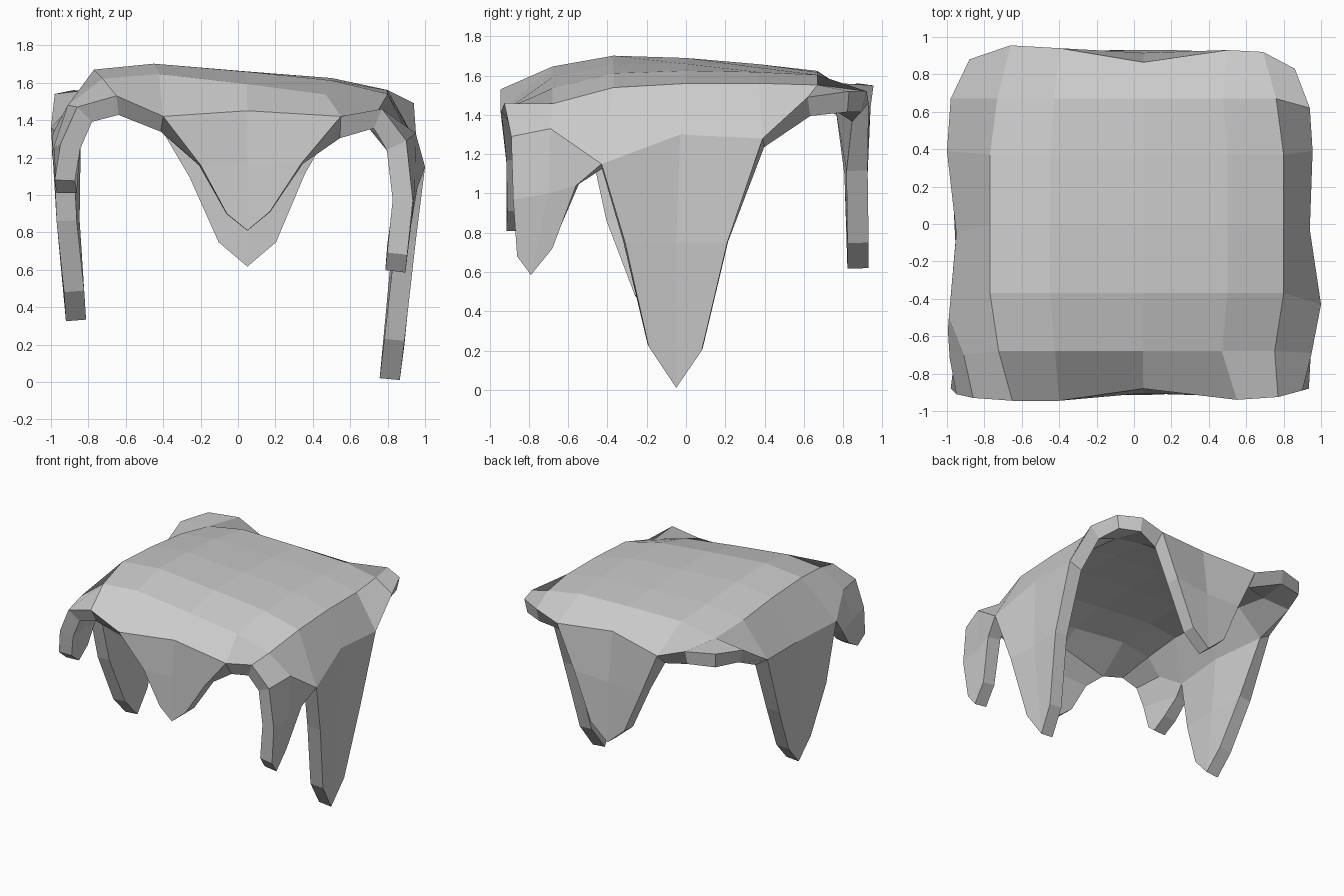
import bpy, bmesh

bm = bmesh.new()

# Gently domed top: 5 x 5 grid, height = column height + row drop
col_x = [-0.77, -0.45, 0.05, 0.5, 0.8]
col_z = [1.65, 1.69, 1.66, 1.625, 1.56]
row_y = [-0.68, -0.37, 0.0, 0.37, 0.67]
row_dz = [-0.065, 0.0, 0.0, -0.02, -0.045]
row_squeeze = [0.94, 1.0, 1.0, 1.0, 0.95]
top = [[bm.verts.new((x * s, y, z + dz + 0.07 * x * y)) for x, z in zip(col_x, col_z)]
       for y, dz, s in zip(row_y, row_dz, row_squeeze)]


def verts(points):
    return [bm.verts.new(p) for p in points]


def bridge(a, b):
    for i in range(len(a) - 1):
        bm.faces.new((a[i], a[i + 1], b[i + 1], b[i]))


for lower, upper in zip(top, top[1:]):
    bridge(lower, upper)

# Drooping border: one ring of points around the top
front = verts([(-0.65, -0.945, 1.53), (-0.4, -0.945, 1.42), (0.05, -0.88, 1.45),
               (0.55, -0.94, 1.42), (0.77, -0.925, 1.46)])
right = verts([(0.95, -0.69, 1.33), (1.0, -0.43, 1.15), (0.94, -0.03, 1.3),
               (0.955, 0.39, 1.28), (0.94, 0.62, 1.49)])
back = verts([(-0.66, 0.955, 1.55), (-0.4, 0.94, 1.44), (0.05, 0.865, 1.49),
              (0.5, 0.93, 1.46), (0.69, 0.92, 1.52)])
left = verts([(-0.91, -0.7, 1.48), (-0.99, -0.5, 1.33), (-0.95, -0.05, 1.32),
              (-1.0, 0.39, 1.36), (-0.98, 0.67, 1.54)])
fl, fr, br, bl = verts([(-0.86, -0.93, 1.47), (0.9, -0.89, 1.29),
                        (0.86, 0.83, 1.52), (-0.88, 0.88, 1.56)])
bridge(front, top[0])
bridge(top[4], back)
bridge([r[4] for r in top], right)
bridge(left, [r[0] for r in top])
for quad in ((fl, front[0], top[0][0], left[0]), (front[4], fr, right[0], top[0][4]),
             (top[4][4], right[4], br, back[4]), (left[4], top[4][0], back[0], bl)):
    bm.faces.new(quad)


# Hanging pointed flaps: two further rows of three points each
def flap(edge, row1, row2):
    a, b = verts(row1), verts(row2)
    bridge(edge, a)
    bridge(a, b)


flap(front[1:4],
     [(-0.2, -0.915, 1.16), (0.05, -0.905, 1.16), (0.34, -0.915, 1.17)],
     [(-0.06, -0.91, 0.9), (0.05, -0.915, 0.81), (0.17, -0.91, 0.91)])
flap(back[1:4],
     [(-0.25, 0.925, 1.1), (0.05, 0.915, 1.1), (0.35, 0.925, 1.12)],
     [(-0.1, 0.93, 0.75), (0.05, 0.93, 0.62), (0.2, 0.93, 0.75)])
flap(right[1:4],
     [(0.95, -0.31, 0.75), (0.935, -0.05, 0.75), (0.945, 0.21, 0.75)],
     [(0.89, -0.19, 0.22), (0.865, -0.05, 0.01), (0.89, 0.08, 0.2)])
flap(left[1:4],
     [(-0.97, -0.4, 0.86), (-0.955, -0.1, 0.86), (-0.97, 0.2, 0.86)],
     [(-0.93, -0.26, 0.48), (-0.92, -0.12, 0.325), (-0.93, 0.02, 0.48)])
flap([fr, right[0], right[1]],
     [(0.935, -0.88, 0.97), (0.945, -0.7, 1.0), (0.96, -0.56, 1.04)],
     [(0.905, -0.86, 0.68), (0.895, -0.79, 0.585), (0.905, -0.68, 0.72)])
flap([fl, left[0], left[1]],
     [(-0.95, -0.91, 1.27), (-0.985, -0.72, 1.26), (-0.995, -0.57, 1.22)],
     [(-0.98, -0.88, 1.08), (-0.97, -0.8, 1.01), (-0.975, -0.68, 1.08)])

bmesh.ops.recalc_face_normals(bm, faces=bm.faces)
bm.normal_update()
if top[2][2].normal.z < 0:
    bmesh.ops.reverse_faces(bm, faces=bm.faces)

mesh = bpy.data.meshes.new("draped_cover")
bm.to_mesh(mesh)
bm.free()
cover = bpy.data.objects.new("draped_cover", mesh)
bpy.context.collection.objects.link(cover)

# Sheet thickness, grown inward
solid = cover.modifiers.new("thickness", 'SOLIDIFY')
solid.thickness = 0.108
solid.offset = -1
solid.use_even_offset = True
